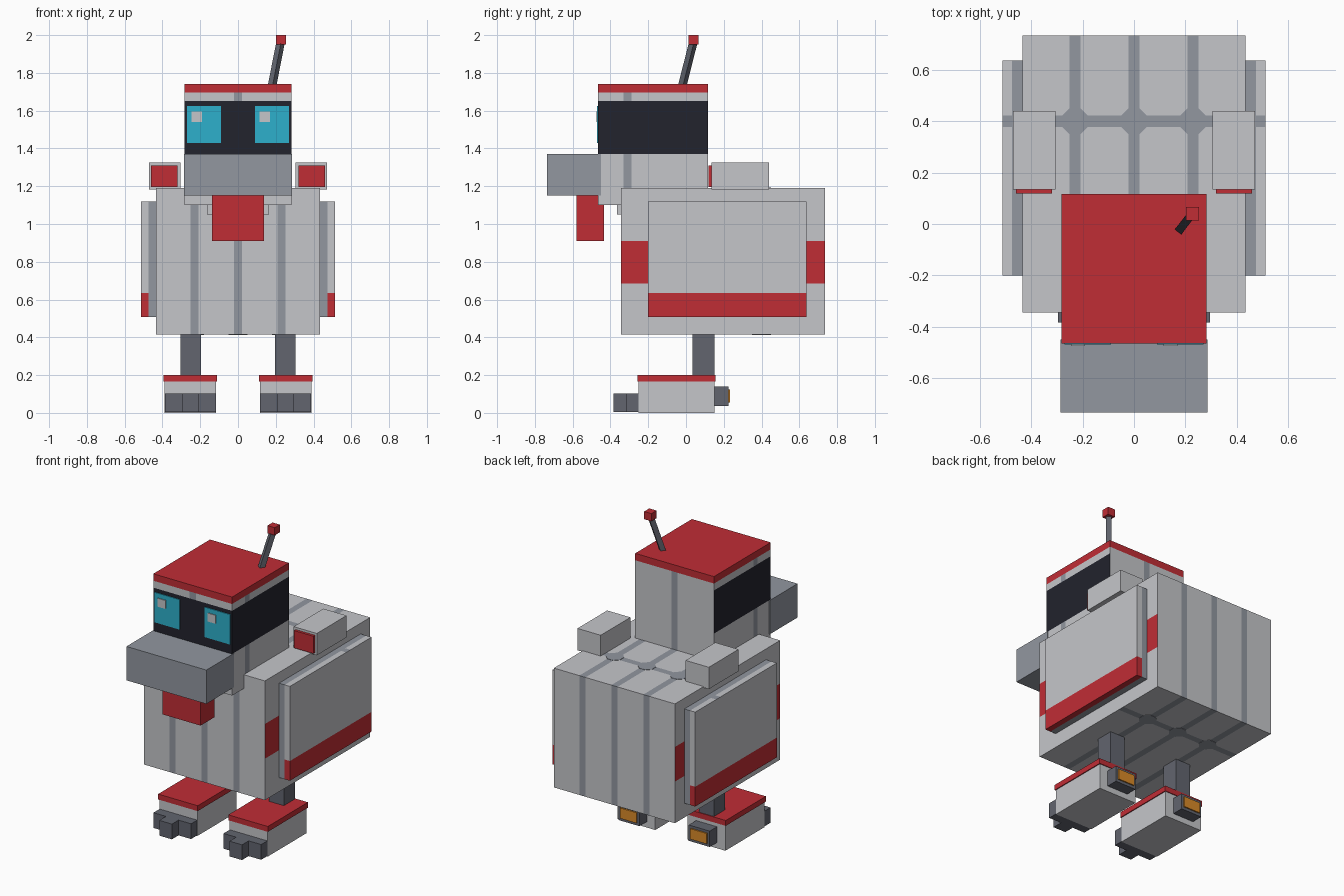
import bpy, bmesh, math
from mathutils import Vector

if "Cube" in bpy.data.objects:
    bpy.data.objects.remove(bpy.data.objects["Cube"])


def lin(h):
    out = []
    for i in (0, 2, 4):
        c = int(h[i:i + 2], 16) / 255
        out.append(c / 12.92 if c <= 0.04045 else ((c + 0.055) / 1.055) ** 2.4)
    return (*out, 1)


COLOURS = {"light_grey": "C5C6CA", "seam_grey": "9297A0", "dark_grey": "62656F",
           "visor_black": "22232D", "red": "C02D35", "cyan": "2DB0CC", "amber": "D98A28"}
MATS = {}
for key, code in COLOURS.items():
    MATS[key] = bpy.data.materials.new(key)
    MATS[key].diffuse_color = lin(code)


def finish(name, bm, colours, rule=None):
    for f in bm.faces:
        if rule:
            f.material_index = colours.index(rule(f.calc_center_median(), f.normal))
    me = bpy.data.meshes.new(name)
    bm.to_mesh(me)
    bm.free()
    for c in colours:
        me.materials.append(MATS[c])
    ob = bpy.data.objects.new(name, me)
    bpy.context.collection.objects.link(ob)
    return ob


def box(name, x, y, z, colours, cuts=(), rule=None):
    """Box from ranges; cuts holds (axis, value) planes that split its faces."""
    bm = bmesh.new()
    bmesh.ops.create_cube(bm, size=1)
    for v in bm.verts:
        v.co = Vector([(r[0] + r[1]) / 2 + c * (r[1] - r[0]) for r, c in zip((x, y, z), v.co)])
    for axis, val in cuts:
        n = Vector((0, 0, 0))
        n[axis] = 1
        bmesh.ops.bisect_plane(bm, geom=bm.verts[:] + bm.edges[:] + bm.faces[:],
                               plane_co=n * val, plane_no=n)
    bm.normal_update()
    return finish(name, bm, [colours] if isinstance(colours, str) else colours, rule)


W = 0.022                      # half width of panel seams
SEAMS = (-0.23, 0, 0.23)       # lengthwise seams of the body
CROSS = 0.4                    # crosswise seam


# Body: seams on front, back, top and bottom, red band on the sides
def body_rule(c, n):
    if abs(n.x) > 0.5:
        return "red" if 0.685 < c.z < 0.91 else "light_grey"
    seam = any(abs(c.x - s) < W for s in SEAMS)
    if abs(n.z) > 0.5:
        seam = seam or abs(c.y - CROSS) < W
    return "seam_grey" if seam else "light_grey"


body_cuts = [(0, s + d) for s in SEAMS for d in (-W, W)]
body_cuts += [(1, CROSS - W), (1, CROSS + W), (2, 0.685), (2, 0.91)]
box("body", (-0.435, 0.435), (-0.345, 0.735), (0.415, 1.19),
    ["light_grey", "seam_grey", "red"], body_cuts, body_rule)

# Chamfered plates where the seams cross, above and below
for z in (1.19, 0.415):
    for s in SEAMS:
        bm = bmesh.new()
        pts = [(W, .05), (.05, W), (.05, -W), (W, -.05), (-W, -.05), (-.05, -W), (-.05, W), (-W, .05)]
        f = bm.faces.new([bm.verts.new((s + px, CROSS + py, z - 0.002)) for px, py in pts])
        r = bmesh.ops.extrude_face_region(bm, geom=[f])
        for v in r["geom"]:
            if isinstance(v, bmesh.types.BMVert):
                v.co.z += 0.004
        bmesh.ops.recalc_face_normals(bm, faces=bm.faces[:])
        finish("seam_joint", bm, ["seam_grey"])


# Head: visor on front and sides, red crown, thin seams
def head_rule(c, n):
    if c.z > 1.695:
        return "red"
    if n.z < -0.5:
        return "light_grey"
    if n.y < 0.5 and 1.37 < c.z < 1.65:
        return "visor_black"
    if abs(n.x) > 0.5:
        return "seam_grey" if abs(c.y + 0.31) < W else "light_grey"
    return "seam_grey" if abs(c.x) < W else "light_grey"


box("head", (-0.283, 0.283), (-0.465, 0.117), (1.10, 1.74),
    ["light_grey", "seam_grey", "visor_black", "red"],
    [(0, -W), (0, W), (1, -0.31 - W), (1, -0.31 + W), (2, 1.37), (2, 1.65), (2, 1.695)], head_rule)
box("neck", (-0.165, 0.165), (-0.365, 0.0), (1.05, 1.12), "light_grey")
box("snout", (-0.287, 0.287), (-0.735, -0.45), (1.15, 1.37), "seam_grey")
box("chin", (-0.137, 0.137), (-0.58, -0.435), (0.91, 1.16), "red")

# Eyes with glints on the same side of each
for x in (-0.27, 0.09):
    box("eye", (x, x + 0.18), (-0.470, -0.462), (1.43, 1.625), "cyan")
    box("eye_glint", (x + 0.025, x + 0.08), (-0.475, -0.468), (1.54, 1.595), "light_grey")

# Antenna: slanted square rod with a cube tip
base, tip = Vector((0.18, -0.02, 1.73)), Vector((0.225, 0.038, 1.96))
rod = box("antenna_rod", (-0.016, 0.016), (-0.016, 0.016), (0, (tip - base).length), "dark_grey")
rod.location = base
rod.rotation_euler = (tip - base).to_track_quat('Z', 'Y').to_euler()
box("antenna_tip", (0.202, 0.254), (0.014, 0.066), (1.95, 2.0), "red")


# Wings: grey inner layer, light outer layer with a red lower edge
def wing_rule(c, n):
    if abs(c.x) < 0.475:
        return "seam_grey"
    if c.z < 0.635:
        return "red"
    return "seam_grey" if n.z > 0.5 and abs(c.y - CROSS) < W else "light_grey"


def side_box(name, s, x, *args):
    return box(name, tuple(sorted((s * x[0], s * x[1]))), *args)


for s in (-1, 1):
    side_box("wing", s, (0.43, 0.513), (-0.2, 0.638), (0.507, 1.12),
             ["light_grey", "seam_grey", "red"],
             [(0, s * 0.475), (1, CROSS - W), (1, CROSS + W), (2, 0.635)], wing_rule)
    # Shoulder pods with red front lenses
    side_box("shoulder_pod", s, (0.305, 0.472), (0.135, 0.44), (1.183, 1.325), "light_grey")
    side_box("shoulder_lens", s, (0.32, 0.46), (0.118, 0.14), (1.197, 1.31), "red")
    # Legs and feet
    side_box("leg", s, (0.197, 0.305), (0.035, 0.15), (0.19, 0.425), "dark_grey")
    side_box("foot", s, (0.116, 0.388), (-0.252, 0.15), (0.0, 0.17), "light_grey")
    side_box("foot_cap", s, (0.11, 0.394), (-0.257, 0.155), (0.165, 0.2), "red")
    for i, front in enumerate((-0.315, -0.383, -0.315)):
        x0 = 0.117 + 0.09 * i
        side_box("toe", s, (x0, x0 + 0.09), (front, -0.24), (0.004, 0.103), "dark_grey")
    side_box("heel", s, (0.177, 0.328), (0.14, 0.225), (0.037, 0.14), "dark_grey")
    side_box("heel_light", s, (0.193, 0.312), (0.224, 0.233), (0.055, 0.123), "amber")

for m in bpy.data.materials:
    if m.users and not m.is_grease_pencil:
        m.use_nodes = True
        m.node_tree.nodes["Principled BSDF"].inputs["Base Color"].default_value = m.diffuse_color
